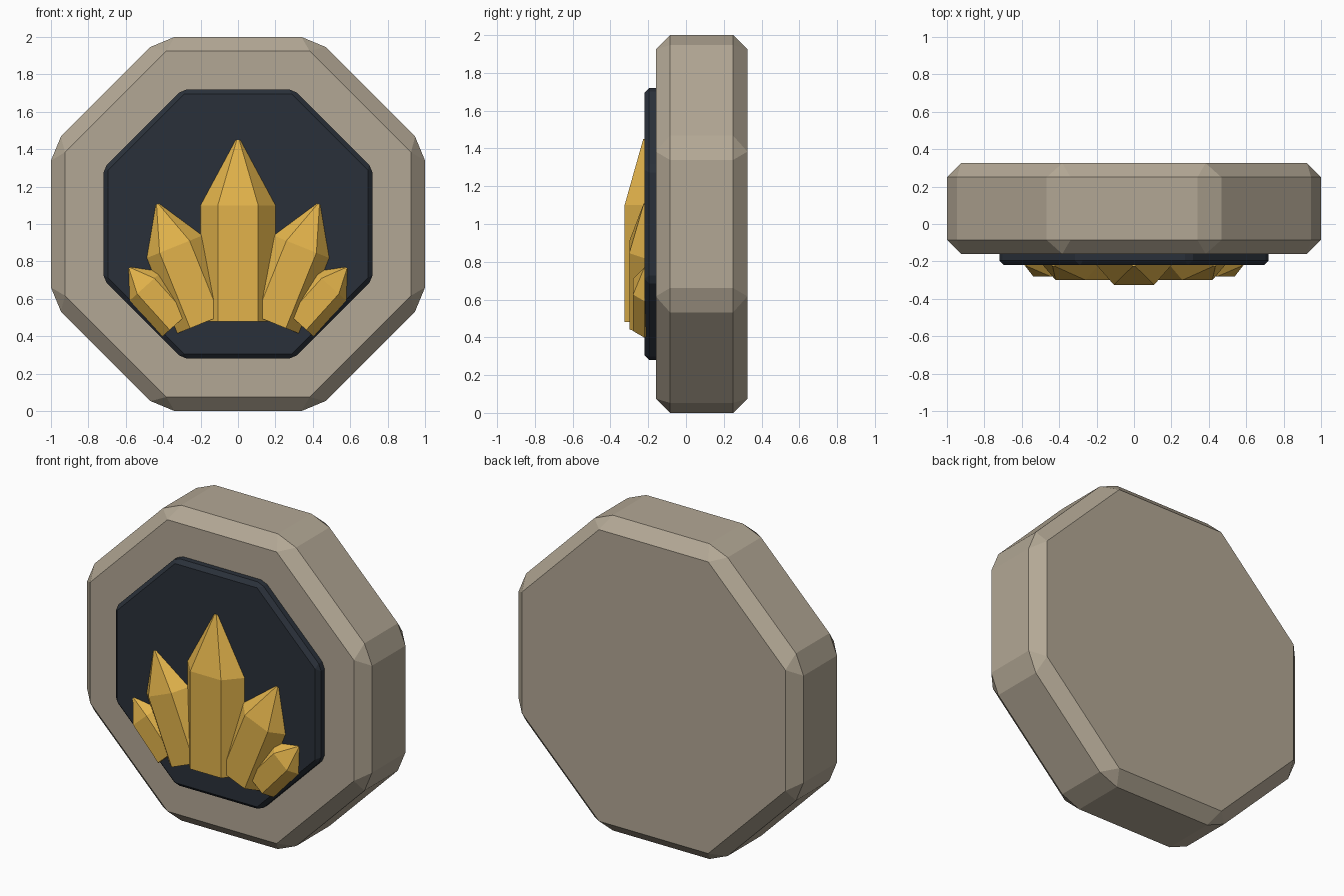
import bpy, bmesh
from math import cos, sin, pi, radians
from mathutils import Matrix, Vector

if "Cube" in bpy.data.objects:
    bpy.data.objects.remove(bpy.data.objects["Cube"])


def material(name, color):
    m = bpy.data.materials.new(name)
    m.diffuse_color = (*color, 1)
    m.use_nodes = True
    m.node_tree.nodes["Principled BSDF"].inputs["Base Color"].default_value = m.diffuse_color
    return m


stone = material("stone", (0.45, 0.39, 0.30))
slate = material("slate", (0.023, 0.03, 0.042))
gold = material("gold", (0.76, 0.45, 0.07))


def finish(name, bm, mat):
    bmesh.ops.recalc_face_normals(bm, faces=bm.faces)
    me = bpy.data.meshes.new(name)
    bm.to_mesh(me)
    bm.free()
    me.materials.append(mat)
    ob = bpy.data.objects.new(name, me)
    bpy.context.collection.objects.link(ob)
    return ob


def octagon_slab(name, apothem, y0, y1, bevel, mat):
    """Flat-topped octagonal slab facing -y, all edges chamfered."""
    bm = bmesh.new()
    r = apothem / cos(pi / 8)
    place = (Matrix.Translation((0, (y0 + y1) / 2, 1))
             @ Matrix.Rotation(pi / 2, 4, 'X') @ Matrix.Rotation(pi / 8, 4, 'Z'))
    bmesh.ops.create_cone(bm, cap_ends=True, segments=8, radius1=r, radius2=r,
                          depth=y1 - y0, matrix=place)
    bmesh.ops.bevel(bm, geom=bm.edges[:], offset=bevel, segments=1,
                    profile=0.5, affect='EDGES')
    finish(name, bm, mat)


def crystal(name, x, z, tilt, half_w, depth, body, tip):
    """Flattened six-sided crystal half sunk in the plate, leaning by tilt degrees."""
    bm = bmesh.new()
    place = Matrix.Translation((x, -0.22, z)) @ Matrix.Rotation(radians(tilt), 4, 'Y')
    section = [(1, 0), (0.54, 1), (-0.54, 1), (-1, 0), (-0.54, -1), (0.54, -1)]
    rings = []
    for h, s in ((0, 1), (body, 1), (body + tip, 0.06)):
        rings.append([bm.verts.new(place @ Vector((u * half_w * s, -v * depth * s, h)))
                      for u, v in section])
    bm.faces.new(rings[0])
    bm.faces.new(rings[-1])
    for a, b in zip(rings, rings[1:]):
        for i in range(6):
            j = (i + 1) % 6
            bm.faces.new((a[i], a[j], b[j], b[i]))
    finish(name, bm, gold)


# Stone medallion and dark inset plate
octagon_slab("stone_medallion", 1.0, -0.16, 0.325, 0.075, stone)
octagon_slab("inset_plate", 0.72, -0.22, -0.10, 0.025, slate)

# Crystal cluster: centre plus mirrored pairs
crystal("centre_crystal", 0, 0.48, 0, 0.20, 0.105, 0.62, 0.35)
for side, label in ((-1, "left"), (1, "right")):
    crystal(f"{label}_middle_crystal", side * 0.176, 0.475, side * 22, 0.16, 0.08, 0.435, 0.245)
    crystal(f"{label}_small_crystal", side * 0.319, 0.475, side * 42, 0.115, 0.06, 0.26, 0.13)
